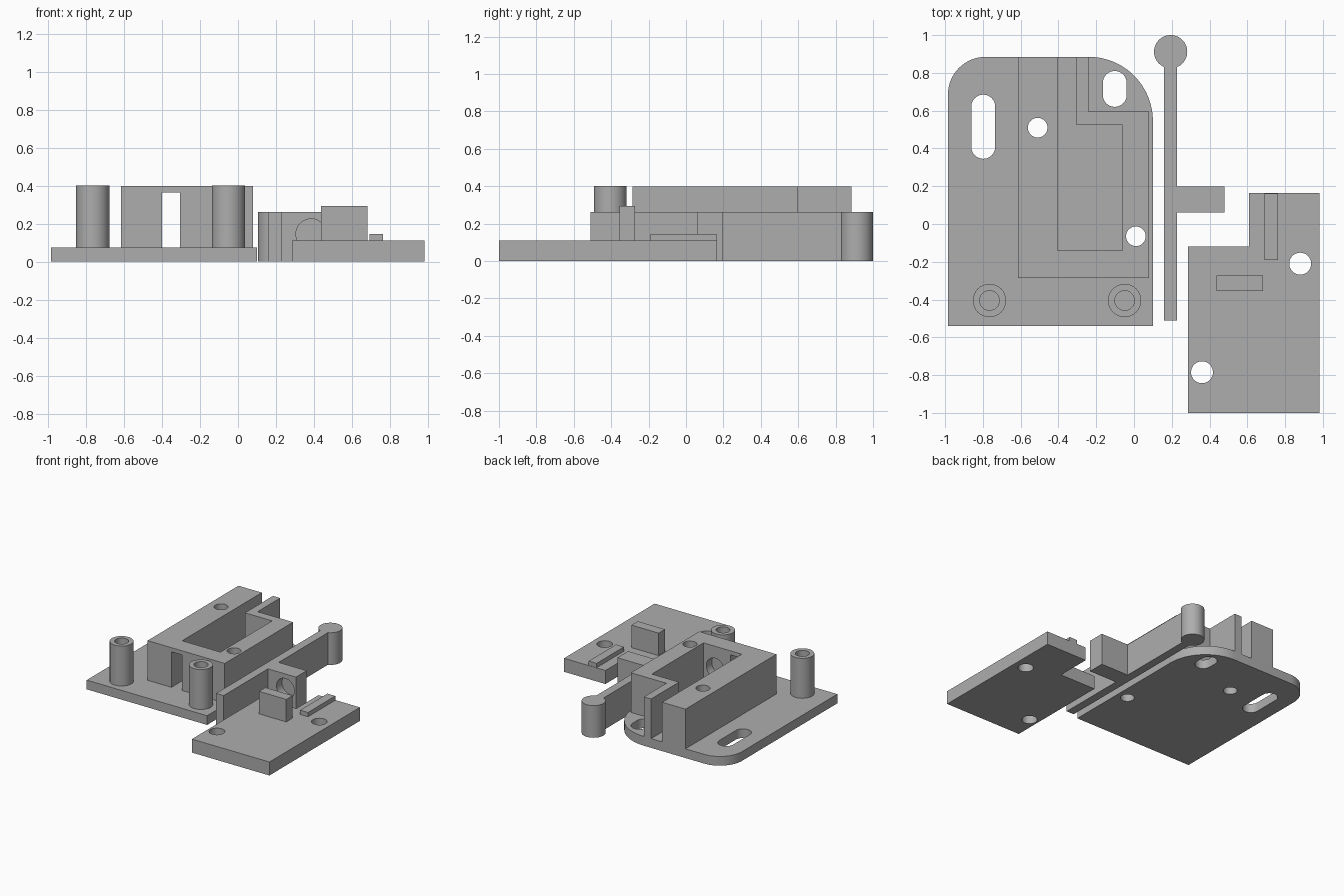
import bpy, bmesh, math
from mathutils import Matrix

if "Cube" in bpy.data.objects:
    bpy.data.objects.remove(bpy.data.objects["Cube"])

grey = bpy.data.materials.new("plain grey")
grey.diffuse_color = (0.42, 0.42, 0.42, 1)
grey.use_nodes = True
grey.node_tree.nodes["Principled BSDF"].inputs["Base Color"].default_value = grey.diffuse_color


def prism(name, points, z0, z1):
    """Extrude a flat outline from z0 up to z1."""
    bm = bmesh.new()
    face = bm.faces.new([bm.verts.new((x, y, z0)) for x, y in points])
    top = bmesh.ops.extrude_face_region(bm, geom=[face])["geom"]
    verts = [v for v in top if isinstance(v, bmesh.types.BMVert)]
    bmesh.ops.translate(bm, verts=verts, vec=(0, 0, z1 - z0))
    bmesh.ops.recalc_face_normals(bm, faces=bm.faces)
    mesh = bpy.data.meshes.new(name)
    bm.to_mesh(mesh)
    bm.free()
    mesh.materials.append(grey)
    ob = bpy.data.objects.new(name, mesh)
    bpy.context.collection.objects.link(ob)
    return ob


def arc(cx, cy, r, a0, a1, n=16):
    angles = [math.radians(a0 + (a1 - a0) * i / n) for i in range(n + 1)]
    return [(cx + r * math.cos(a), cy + r * math.sin(a)) for a in angles]


def circle(cx, cy, r, n=48):
    return arc(cx, cy, r, 0, 360, n)[:-1]


def rect(x0, x1, y0, y1):
    return [(x0, y0), (x1, y0), (x1, y1), (x0, y1)]


def slot(cx, y0, y1, r):
    return arc(cx, y1 - r, r, 0, 180) + arc(cx, y0 + r, r, 180, 360)


def bore_y(cx, cz, r, y0, y1):
    """Round cutter lying along y."""
    ob = prism("bore_cutter", circle(cx, -cz, r), y0, y1)
    # (x, y, z) -> (x, z, -y)
    ob.data.transform(Matrix.Rotation(math.radians(-90), 4, 'X'))
    return ob


def cut(ob, cutters):
    for c in cutters:
        m = ob.modifiers.new("cut", 'BOOLEAN')
        m.operation, m.solver, m.object = 'DIFFERENCE', 'EXACT', c
        bpy.context.view_layer.objects.active = ob
        bpy.ops.object.modifier_apply(modifier=m.name)


def drop(cutters):
    for c in cutters:
        bpy.data.objects.remove(c)


def smooth(ob):
    bpy.ops.object.select_all(action='DESELECT')
    ob.select_set(True)
    bpy.context.view_layer.objects.active = ob
    bpy.ops.object.shade_smooth_by_angle(angle=math.radians(30))


BASE, TOP = 0.075, 0.398

# Base plate with two rounded back corners and slots
base = prism("base_plate", [(-0.985, -0.54), (0.10, -0.54)]
             + arc(-0.24, 0.545, 0.34, 0, 90, 24)
             + arc(-0.785, 0.685, 0.20, 90, 180), 0, BASE)
# Housing outline wraps the pocket and its channel to the back
housing = prism("housing", [
    (-0.615, -0.285), (0.08, -0.285), (0.08, 0.595), (-0.24, 0.595),
    (-0.24, 0.885), (-0.305, 0.885), (-0.305, 0.525), (-0.06, 0.525),
    (-0.06, -0.14), (-0.405, -0.14), (-0.405, 0.885), (-0.615, 0.885)], BASE, TOP)

# Screw holes pass through housing and plate
holes = [prism("hole_cutter", circle(x, y, 0.052), -0.1, 0.6)
         for x, y in ((-0.51, 0.51), (0.01, -0.065))]
slots = [prism("slot_cutter", slot(-0.798, 0.345, 0.685, 0.063), -0.1, 0.2),
         prism("slot_cutter", slot(-0.102, 0.62, 0.81, 0.063), -0.1, 0.2)]
# Front window and blind spring seat inside the pocket
window = prism("window_cutter", rect(-0.4, -0.305, -0.4, -0.1), 0.0, 0.365)
seat = bore_y(-0.165, BASE + 0.145, 0.08, -0.21, -0.1)
cut(base, holes + slots)
cut(housing, holes + [window, seat])
drop(holes + slots + [window, seat])

# Two hollow posts
for side, x in (("left", -0.765), ("right", -0.05)):
    post = prism(side + "_post", circle(x, -0.405, 0.088), BASE, 0.40)
    bore = prism("post_cutter", circle(x, -0.405, 0.052), BASE + 0.005, 0.6)
    cut(post, [bore])
    drop([bore])
    smooth(post)

# Sliding lever: bar with side tab, round knob at the back
lever = prism("lever_bar", [
    (0.16, -0.51), (0.228, -0.51), (0.228, 0.06), (0.48, 0.06), (0.48, 0.198),
    (0.228, 0.198), (0.228, 0.833), (0.16, 0.833)], 0, 0.262)
tab_seat = bore_y(0.385, 0.145, 0.08, 0.0, 0.13)
cut(lever, [tab_seat])
drop([tab_seat])
knob = prism("lever_knob", circle(0.194, 0.912, 0.088), 0, 0.262)

# Cover plate with stop block, rib and screw holes
cover = prism("cover_plate", [
    (0.285, -1), (0.983, -1), (0.983, 0.165), (0.61, 0.165),
    (0.61, -0.12), (0.285, -0.12)], 0, 0.11)
cover_holes = [prism("hole_cutter", circle(x, y, 0.058), -0.1, 0.3)
               for x, y in ((0.88, -0.21), (0.36, -0.785))]
cut(cover, cover_holes)
drop(cover_holes)
prism("stop_block", rect(0.438, 0.683, -0.355, -0.273), 0.11, 0.293)
prism("rib", rect(0.692, 0.763, -0.19, 0.162), 0.11, 0.145)

for ob in (base, housing, lever, knob, cover):
    smooth(ob)
